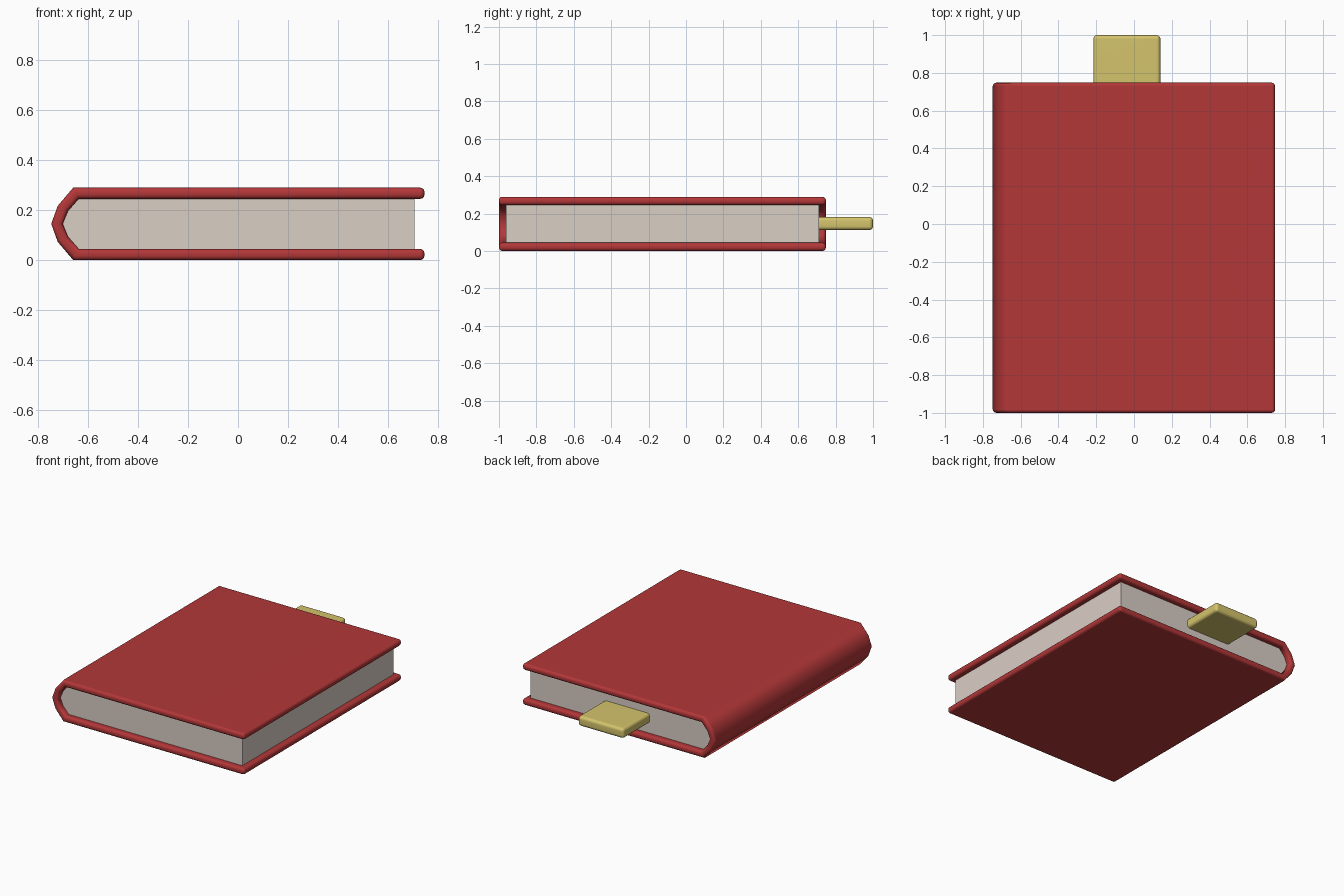
import bpy, bmesh, math

if "Cube" in bpy.data.objects:
    bpy.data.objects.remove(bpy.data.objects["Cube"])

def material(name, rgb):
    m = bpy.data.materials.new(name)
    m.diffuse_color = (*rgb, 1)
    m.use_nodes = True
    m.node_tree.nodes["Principled BSDF"].inputs["Base Color"].default_value = m.diffuse_color
    return m

RED = material("cover red", (0.45, 0.038, 0.040))
CREAM = material("paper cream", (0.70, 0.62, 0.56))
GOLD = material("bookmark gold", (0.66, 0.55, 0.15))

def extrude_profile(name, profile, y0, y1, mat, bevel=0.0):
    """Extrude an x-z outline from y0 to y1 and round its right-angled edges."""
    bm = bmesh.new()
    face = bm.faces.new([bm.verts.new((x, y0, z)) for x, z in profile])
    res = bmesh.ops.extrude_face_region(bm, geom=[face])
    verts = [v for v in res["geom"] if isinstance(v, bmesh.types.BMVert)]
    bmesh.ops.translate(bm, verts=verts, vec=(0, y1 - y0, 0))
    bmesh.ops.recalc_face_normals(bm, faces=bm.faces[:])
    if bevel:
        edges = [e for e in bm.edges if e.calc_face_angle(0) > math.radians(70)]
        bmesh.ops.bevel(bm, geom=edges, offset=bevel, segments=3, profile=0.5,
                        affect='EDGES', clamp_overlap=True)
    mesh = bpy.data.meshes.new(name)
    bm.to_mesh(mesh)
    bm.free()
    mesh.materials.append(mat)
    obj = bpy.data.objects.new(name, mesh)
    bpy.context.collection.objects.link(obj)
    if bevel:
        bpy.ops.object.select_all(action='DESELECT')
        obj.select_set(True)
        bpy.context.view_layer.objects.active = obj
        bpy.ops.object.shade_smooth_by_angle(angle=math.radians(60))
        wn = obj.modifiers.new("even_normals", 'WEIGHTED_NORMAL')
        wn.keep_sharp = True
    return obj

MID = 0.145  # half height of the book

def mirrored(half):
    """Complete a lower half outline, ending at mid height, with its mirror."""
    return half + [(x, 2 * MID - z) for x, z in reversed(half[:-1])]

# Cover: two boards joined by a faceted round spine
outer = mirrored([(0.747, 0.0), (-0.66, 0.0), (-0.722, 0.073), (-0.748, MID)])
inner = mirrored([(0.747, 0.045), (-0.638, 0.045), (-0.681, 0.094), (-0.702, MID)])
extrude_profile("cover", outer + inner[::-1], -1.0, 0.748, RED, 0.018)

# Page block, tucked slightly into the cover
pages = mirrored([(0.707, 0.042), (-0.640, 0.042), (-0.684, 0.093), (-0.705, MID)])
extrude_profile("pages", pages, -0.962, 0.71, CREAM)

# Bookmark tab sticking out of the back end
tab = [(-0.215, 0.112), (0.14, 0.112), (0.14, 0.182), (-0.215, 0.182)]
extrude_profile("bookmark", tab, 0.66, 1.0, GOLD, 0.02)
